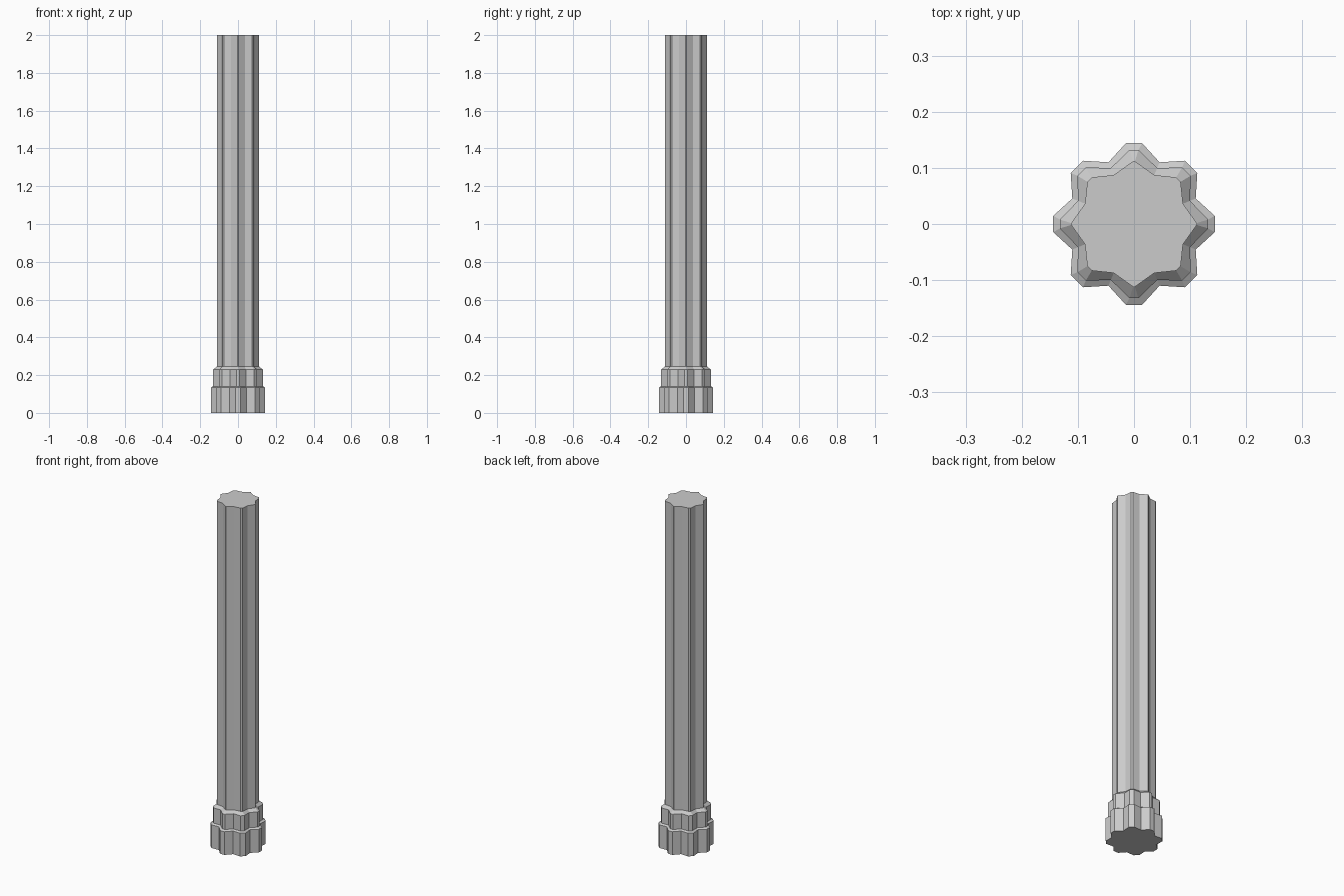
import bpy, bmesh
from math import pi
from mathutils import Matrix, Vector

if "Cube" in bpy.data.objects:
    bpy.data.objects.remove(bpy.data.objects["Cube"])


def lobed_ring(bm, z, tip, valley, axis_half, diag_half):
    """Eight-lobed cross-section: a blunt tip and a valley per lobe."""
    ring = []
    for i in range(8):
        turn = Matrix.Rotation(i * pi / 4, 3, 'Z')
        half = diag_half if i % 2 else axis_half
        groove = Matrix.Rotation(pi / 8, 3, 'Z') @ Vector((valley, 0, 0))
        for p in (Vector((tip, -half, 0)), Vector((tip, half, 0)), groove):
            q = turn @ p
            ring.append(bm.verts.new((q.x, q.y, z)))
    return ring


# Section sizes: tip radius, valley radius, half width of axis and diagonal tips
plinth = (0.144, 0.119, 0.0145, 0.0155)
collar = (0.132, 0.108, 0.008, 0.0105)
shaft = (0.112, 0.0945, 0.0015, 0.0055)

# Heights and sections from the floor up
levels = [(0, plinth), (0.134, plinth), (0.141, collar),
          (0.229, collar), (0.245, shaft), (2.0, shaft)]

# Fluted column with stepped base
bm = bmesh.new()
rings = [lobed_ring(bm, z, *s) for z, s in levels]
for low, high in zip(rings, rings[1:]):
    for i in range(len(low)):
        j = (i + 1) % len(low)
        bm.faces.new((low[i], low[j], high[j], high[i]))

# End caps
bm.faces.new(rings[0][::-1])
bm.faces.new(rings[-1])
bmesh.ops.recalc_face_normals(bm, faces=bm.faces[:])

mesh = bpy.data.meshes.new("fluted_column")
bm.to_mesh(mesh)
bm.free()
bpy.context.collection.objects.link(bpy.data.objects.new("fluted_column", mesh))
